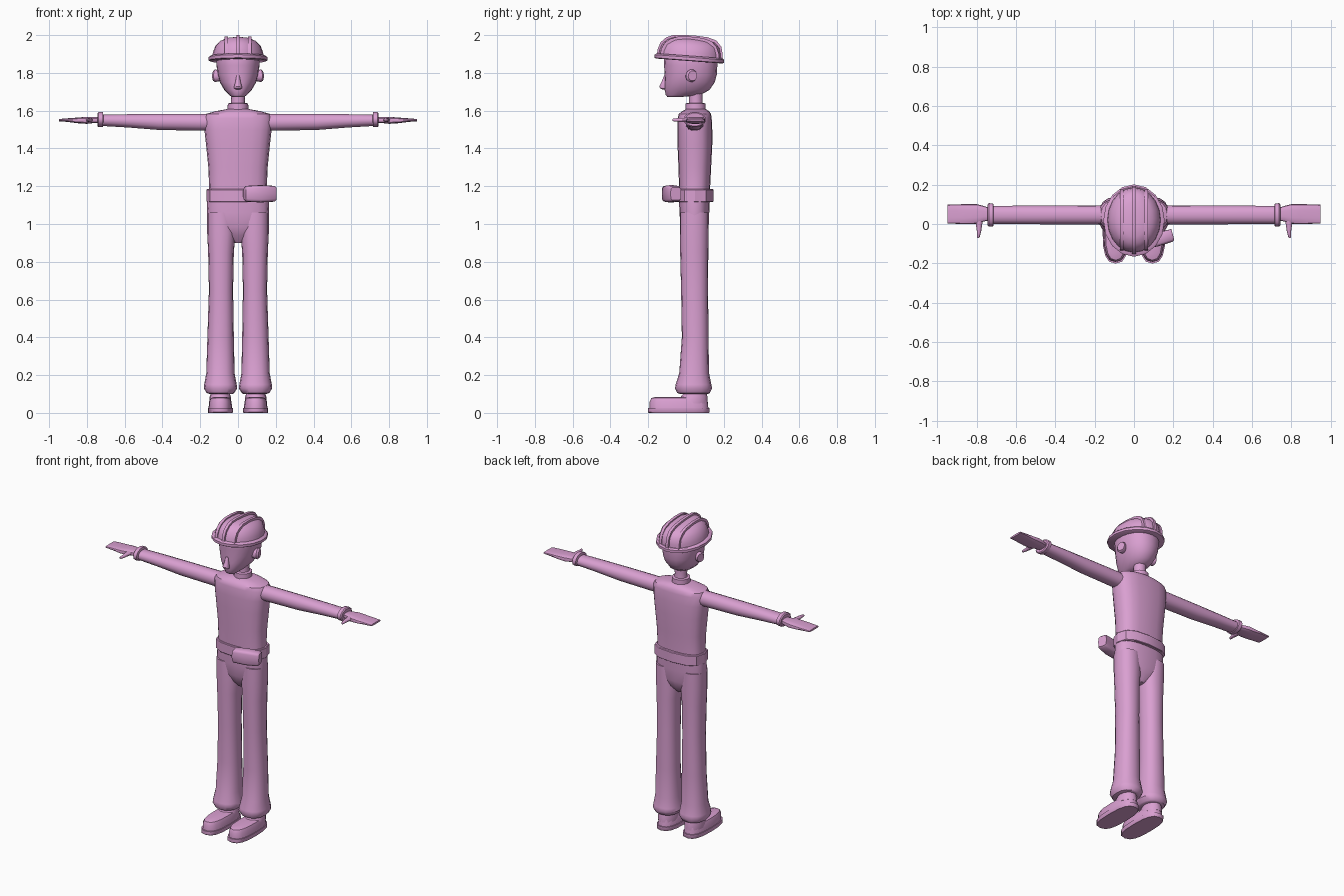
import bpy, bmesh, math
from mathutils import Matrix

mat = bpy.data.materials.new("mauve pink")
mat.diffuse_color = (0.70, 0.35, 0.64, 1)


def finish(name, bm, angle=35):
    bmesh.ops.recalc_face_normals(bm, faces=bm.faces)
    me = bpy.data.meshes.new(name)
    bm.to_mesh(me)
    bm.free()
    ob = bpy.data.objects.new(name, me)
    bpy.context.collection.objects.link(ob)
    me.materials.append(mat)
    bpy.ops.object.select_all(action='DESELECT')
    ob.select_set(True)
    bpy.context.view_layer.objects.active = ob
    bpy.ops.object.shade_smooth_by_angle(angle=math.radians(angle))
    return ob


def loft(name, rings, axis='z', n=16, p=2.0, side=1, shear=0.0, angle=40, matrix=None):
    """Skin oval rings (position, a_min, a_max, b_min, b_max); p squares the oval.
    axis z: a = x, b = y.  axis x: a = y, b = z.  shear tilts z along y."""
    bm = bmesh.new()
    loops = []
    for t, a0, a1, b0, b1 in rings:
        loop = []
        for i in range(n):
            th = 2 * math.pi * i / n
            c, s = math.cos(th), math.sin(th)
            a = (a0 + a1) / 2 + (a1 - a0) / 2 * math.copysign(abs(c) ** (2 / p), c)
            b = (b0 + b1) / 2 + (b1 - b0) / 2 * math.copysign(abs(s) ** (2 / p), s)
            x, y, z = (a, b, t) if axis == 'z' else (t, a, b)
            loop.append(bm.verts.new((side * x, y, z + shear * y)))
        loops.append(loop)
    for lo, hi in zip(loops, loops[1:]):
        for i in range(n):
            j = (i + 1) % n
            bm.faces.new((lo[i], lo[j], hi[j], hi[i]))
    bm.faces.new(loops[0])
    bm.faces.new(loops[-1])
    if matrix:
        bm.transform(matrix)
    return finish(name, bm, angle)


def sym(rings):
    """Rings symmetric about x = 0: (z, half_x, y_min, y_max)."""
    return [(z, -h, h, y0, y1) for z, h, y0, y1 in rings]


# torso
loft("shirt", sym([(1.13, .157, -.035, .128), (1.2, .153, -.037, .128), (1.3, .157, -.04, .133),
                   (1.42, .169, -.045, .139), (1.5, .178, -.046, .139), (1.56, .181, -.044, .136),
                   (1.583, .168, -.038, .132), (1.597, .12, -.02, .122), (1.608, .06, 0, .105)]),
     n=20, p=2.7)
loft("collar", sym([(1.58, .056, -.006, .106), (1.637, .054, -.004, .104), (1.64, .046, .004, .096)]), n=14)
loft("neck", sym([(1.62, .042, .012, .092), (1.655, .036, .016, .088), (1.72, .042, .01, .09)]), n=14)

# hips and belt
loft("hips", sym([(.9, .018, .02, .075), (.94, .09, -.01, .105), (.985, .155, -.028, .118),
                  (1.06, .165, -.035, .123), (1.14, .162, -.037, .127)]), n=20, p=2.5)
loft("belt", sym([(1.117, .163, -.046, .142), (1.12, .167, -.049, .146),
                  (1.18, .167, -.049, .146), (1.184, .163, -.046, .142)]), n=12, p=2.6, angle=30)
pouch = Matrix.Translation((.117, -.078, 1.16)) @ Matrix.Rotation(math.radians(15), 4, 'Z')
loft("belt_pouch", [(-.084, -.026, .032, -.03, .03), (-.074, -.032, .032, -.042, .042),
                    (0, -.036, .034, -.046, .046), (.074, -.032, .032, -.042, .042),
                    (.084, -.026, .032, -.034, .034)], axis='x', n=16, p=4.5, matrix=pouch)

for side, tag in ((1, "left"), (-1, "right")):
    # trouser leg with flared cuff
    loft(tag + "_trouser_leg",
         [(.1, .03, .15, -.03, .115), (.105, .02, .166, -.046, .126), (.13, .004, .181, -.058, .138),
          (.15, .007, .179, -.055, .134), (.21, .018, .168, -.036, .122), (.4, .022, .162, -.022, .119),
          (.65, .026, .154, -.026, .117), (.85, .022, .158, -.031, .118), (.95, .014, .163, -.033, .12),
          (1.06, .02, .163, -.033, .121)], n=16, p=2.3, side=side)
    # shoe: sole, upper and ankle
    loft(tag + "_shoe_sole", [(0, .03, .157, -.197, .122), (.004, .027, .16, -.201, .125),
                              (.026, .027, .16, -.201, .125)], n=16, p=2.7, side=side)
    loft(tag + "_shoe_upper", [(.02, .031, .156, -.193, .119), (.06, .034, .153, -.192, .115),
                               (.078, .042, .145, -.184, .112), (.085, .06, .128, -.16, .1)],
         n=16, p=2.6, side=side)
    loft(tag + "_shoe_ankle", [(.05, .038, .15, -.05, .117), (.085, .038, .15, -.03, .115),
                               (.098, .042, .146, -.018, .112), (.14, .045, .143, -.01, .105)],
         n=14, side=side)
    # sleeve and wrist band
    loft(tag + "_sleeve", [(.1, -.004, .096, 1.492, 1.583), (.2, -.003, .095, 1.493, 1.584),
                           (.42, -.002, .094, 1.497, 1.584), (.58, 0, .093, 1.51, 1.582),
                           (.73, .001, .092, 1.519, 1.579)], axis='x', n=14, p=2.2, side=side)
    loft(tag + "_sleeve_cuff", [(.712, .004, .09, 1.525, 1.575), (.716, -.012, .104, 1.513, 1.594),
                                (.738, -.014, .106, 1.512, 1.594), (.744, -.006, .098, 1.518, 1.588),
                                (.742, .01, .085, 1.53, 1.57)], axis='x', n=14, side=side)
    # flat hand with thumb
    loft(tag + "_hand", [(.73, .02, .08, 1.535, 1.566), (.765, .012, .092, 1.534, 1.566),
                         (.8, .001, .101, 1.53, 1.568), (.845, -.001, .101, 1.533, 1.564),
                         (.9, .001, .1, 1.54, 1.56), (.948, .003, .098, 1.544, 1.556)],
         axis='x', n=14, p=3, side=side)
    thumb = Matrix.Translation((side * .787, 0, 1.551)) @ Matrix.Rotation(math.pi / 2, 4, 'X')
    loft(tag + "_thumb", [(-.035, -.022, .022, -.013, .013), (.005, -.015, .016, -.012, .012),
                          (.04, -.01, .011, -.01, .01), (.066, -.003, .011, -.008, .008),
                          (.072, .001, .007, -.004, .004)], n=10, side=side, matrix=thumb)
    # ear
    ear = Matrix.Translation((side * .113, .026, 1.787)) @ Matrix.Rotation(math.radians(side * 16), 4, 'Z') \
        @ Matrix.Rotation(math.radians(-18), 4, 'X')
    loft(tag + "_ear", [(-.025, -.022, .022, -.03, .026), (.008, -.03, .032, -.036, .032),
                        (.019, -.02, .03, -.028, .026)], axis='x', n=12, side=side, matrix=ear)

# head and nose
loft("head", sym([(1.672, .03, -.098, -.03), (1.682, .046, -.107, .075), (1.71, .073, -.113, .125),
                  (1.75, .096, -.114, .152), (1.79, .108, -.113, .163), (1.84, .114, -.116, .166),
                  (1.89, .115, -.118, .165), (1.93, .1, -.1, .15)]), n=20, p=2.2, angle=60)
loft("nose", sym([(1.712, .01, -.125, -.1), (1.718, .02, -.138, -.1), (1.728, .021, -.142, -.1),
                  (1.75, .014, -.131, -.1), (1.785, .009, -.117, -.1)]), n=10)

# hard hat: shell, brim and three ridges, all tilted back
TILT = -.075
loft("hard_hat_shell", sym([(1.87, .138, -.148, .186), (1.91, .133, -.142, .185), (1.945, .12, -.127, .178),
                            (1.97, .095, -.1, .155), (1.984, .062, -.066, .112), (1.989, .022, -.02, .05)]),
     n=20, shear=TILT)
loft("hard_hat_brim", sym([(1.864, .15, -.16, .194), (1.868, .156, -.166, .201), (1.884, .156, -.166, .201),
                           (1.892, .146, -.154, .192)]), n=16, shear=TILT)


def ridge(name, x, path, half=.009):
    """Rib along (y, z) path, closed underneath inside the shell."""
    bm = bmesh.new()
    face = bm.faces.new([bm.verts.new((x - half, y, z + TILT * y)) for y, z in path])
    ext = bmesh.ops.extrude_face_region(bm, geom=[face])
    bmesh.ops.translate(bm, vec=(2 * half, 0, 0),
                        verts=[v for v in ext["geom"] if isinstance(v, bmesh.types.BMVert)])
    return finish(name, bm)


ridge("hard_hat_middle_ridge", 0, [(-.154, 1.885), (-.15, 1.915), (-.135, 1.952), (-.105, 1.98), (-.068, 1.995),
                                   (-.015, 2.0), (.05, 2.001), (.116, 1.997), (.162, 1.983), (.187, 1.952),
                                   (.194, 1.915), (.194, 1.885)])
for x, tag in ((.062, "left"), (-.062, "right")):
    ridge(tag + "_hard_hat_ridge", x, [(-.136, 1.885), (-.132, 1.915), (-.114, 1.95), (-.083, 1.974),
                                       (-.045, 1.988), (.02, 1.994), (.09, 1.991), (.135, 1.977),
                                       (.162, 1.95), (.174, 1.915), (.176, 1.885)])
